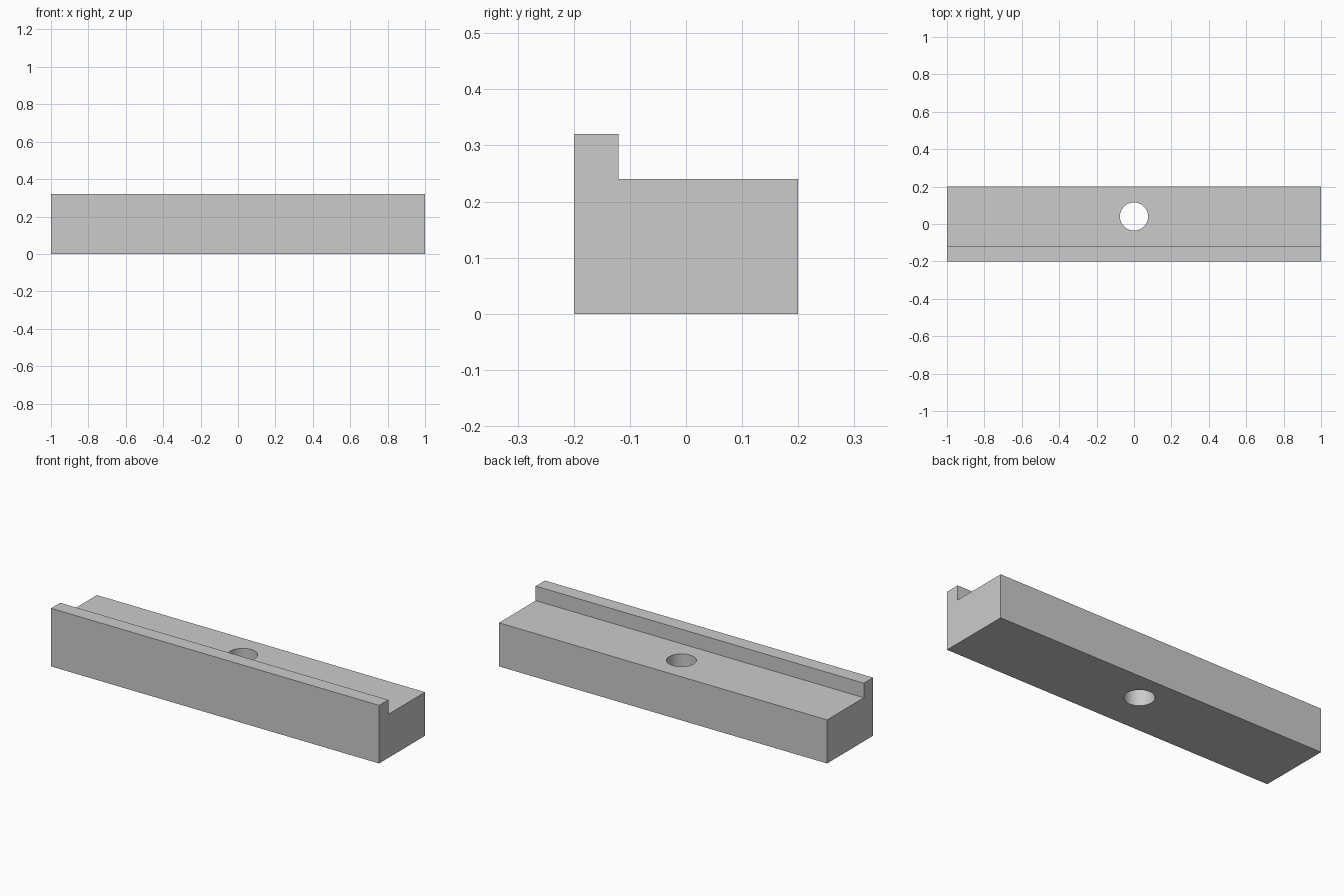
import bpy
import bmesh
import math

default_cube = bpy.data.objects.get("Cube")
if default_cube:
    bpy.data.objects.remove(default_cube, do_unlink=True)

LENGTH = 2.0
HOLE_RADIUS = 0.075
HOLE_Y = 0.04

# Plain grey material
grey = bpy.data.materials.new("plain_grey")
grey.use_nodes = True
colour = (0.6, 0.6, 0.6, 1)
grey.diffuse_color = colour
grey.node_tree.nodes["Principled BSDF"].inputs["Base Color"].default_value = colour

# Bar with a raised front lip: one profile extruded along x
profile = [(-0.2, 0), (0.2, 0), (0.2, 0.24), (-0.12, 0.24), (-0.12, 0.32), (-0.2, 0.32)]
bm = bmesh.new()
end = bm.faces.new([bm.verts.new((-LENGTH / 2, y, z)) for y, z in profile])
extruded = bmesh.ops.extrude_face_region(bm, geom=[end])["geom"]
moved = [v for v in extruded if isinstance(v, bmesh.types.BMVert)]
bmesh.ops.translate(bm, verts=moved, vec=(LENGTH, 0, 0))
bmesh.ops.recalc_face_normals(bm, faces=bm.faces)
mesh = bpy.data.meshes.new("lipped_bar")
bm.to_mesh(mesh)
bm.free()
bar = bpy.data.objects.new("lipped_bar", mesh)
bpy.context.collection.objects.link(bar)
mesh.materials.append(grey)

# Vertical through hole
bpy.ops.mesh.primitive_cylinder_add(vertices=64, radius=HOLE_RADIUS, depth=1,
                                    location=(0, HOLE_Y, 0.1))
cutter = bpy.context.object
cutter.name = "hole_cutter"
cutter.data.materials.append(grey)
cut = bar.modifiers.new("through_hole", 'BOOLEAN')
cut.operation = 'DIFFERENCE'
cut.solver = 'EXACT'
cut.object = cutter

# Bake the cut, drop the cutter, smooth only the hole wall
bpy.ops.object.select_all(action='DESELECT')
bar.select_set(True)
bpy.context.view_layer.objects.active = bar
bpy.ops.object.modifier_apply(modifier=cut.name)
bpy.data.objects.remove(cutter, do_unlink=True)
bpy.ops.object.shade_smooth_by_angle(angle=math.radians(30))
